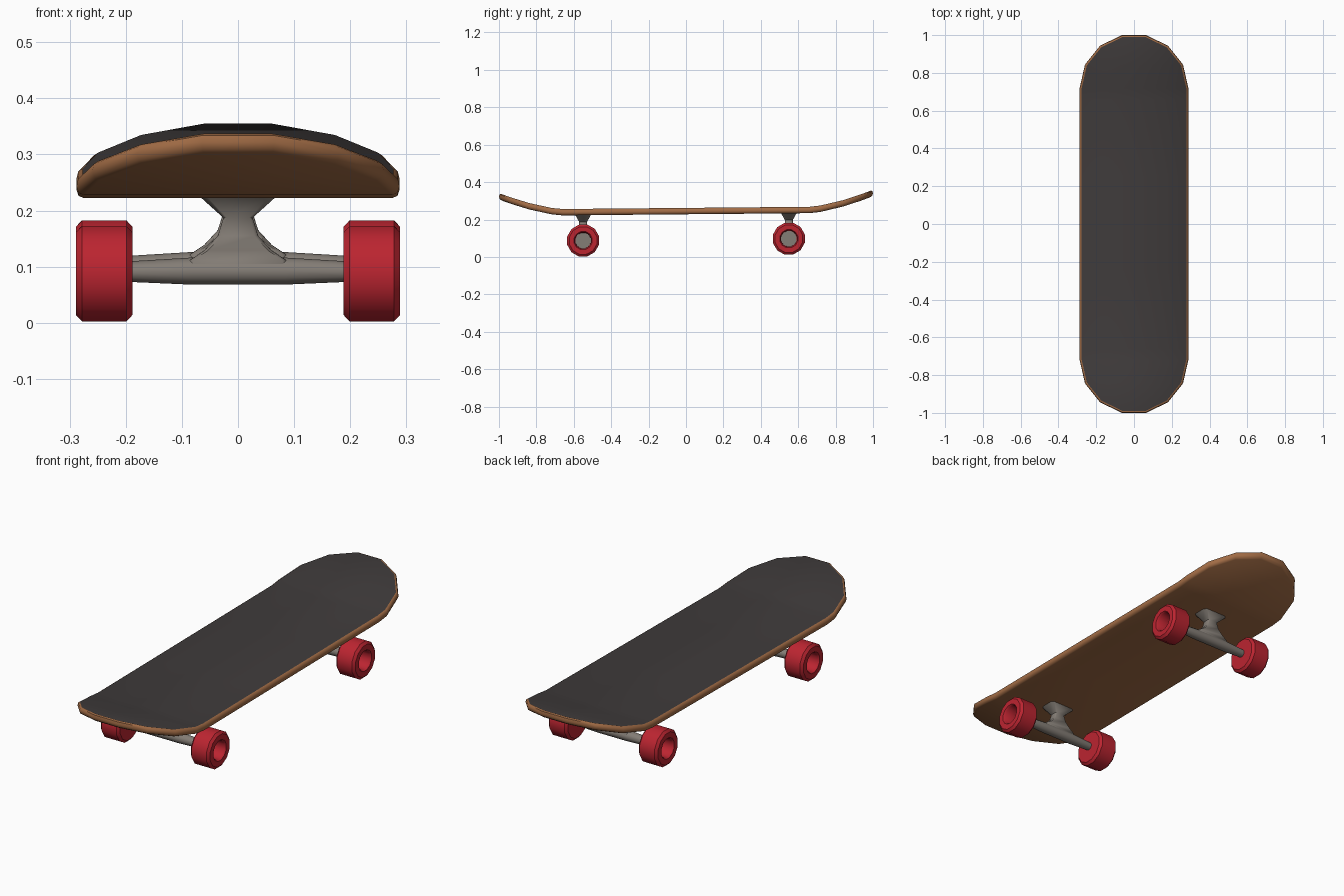
import bpy, bmesh, math

if "Cube" in bpy.data.objects:
    bpy.data.objects.remove(bpy.data.objects["Cube"])

TILT = 0.009          # the whole board leans slightly nose-down


def material(name, rgb):
    m = bpy.data.materials.new(name)
    m.diffuse_color = (*rgb, 1)
    m.use_nodes = True
    m.node_tree.nodes["Principled BSDF"].inputs["Base Color"].default_value = m.diffuse_color
    return m


GRIP = material("dark grip", (0.050, 0.044, 0.044))
WOOD = material("brown wood", (0.36, 0.15, 0.06))
RED = material("red wheel", (0.50, 0.018, 0.03))
METAL = material("grey metal", (0.23, 0.205, 0.18))


def finish(name, bm, mats, angle):
    for v in bm.verts:
        v.co.z += TILT * v.co.y
    bmesh.ops.recalc_face_normals(bm, faces=bm.faces)
    me = bpy.data.meshes.new(name)
    bm.to_mesh(me)
    bm.free()
    ob = bpy.data.objects.new(name, me)
    bpy.context.collection.objects.link(ob)
    for m in mats:
        me.materials.append(m)
    bpy.ops.object.select_all(action='DESELECT')
    ob.select_set(True)
    bpy.context.view_layer.objects.active = ob
    bpy.ops.object.shade_smooth_by_angle(angle=math.radians(angle))
    return ob


def loft(bm, rings, caps=True):
    loops = [[bm.verts.new(p) for p in r] for r in rings]
    for a, b in zip(loops, loops[1:]):
        n = len(a)
        for i in range(n):
            bm.faces.new((a[i], a[(i + 1) % n], b[(i + 1) % n], b[i]))
    if caps:
        bm.faces.new(loops[0])
        bm.faces.new(loops[-1])
    return loops


# Deck: rounded outline stacked in layers, with upturned ends
HALF_W, END_Y = 0.288, 0.719
rows = []                                   # (x, y, normal x, normal y)
for k in range(4):
    a = math.radians(180 / 14 * (1 + 2 * k))
    rows.append((HALF_W * math.sin(a), END_Y + HALF_W * math.cos(a),
                 math.sin(a), math.cos(a)))
rows += [(HALF_W, 0.66, 1, 0), (HALF_W, 0.25, 1, 0)]
rows += [(x, -y, nx, -ny) for x, y, nx, ny in reversed(rows)]


def kick(y):
    return 0.088 * max(0, (abs(y) - 0.66) / 0.34) ** 1.5


def deck_ring(inset, z):
    right = [(x - inset * nx, y - inset * ny) for x, y, nx, ny in rows]
    left = [(-x, y) for x, y in reversed(right)]
    return [(x, y, z + kick(y)) for x, y in right + left]


bm = bmesh.new()
layers = [(0.014, 0.228), (0.004, 0.232), (0.0, 0.243),
          (0.003, 0.256), (0.011, 0.262)]
loops = loft(bm, [deck_ring(i, z) for i, z in layers], caps=False)
for loop, mat in ((loops[0], 0), (loops[-1], 1)):
    n = len(loop)
    for j in range(n // 2 - 1):
        f = bm.faces.new((loop[j], loop[j + 1], loop[n - 2 - j], loop[n - 1 - j]))
        f.material_index = mat
finish("deck", bm, [WOOD, GRIP], 50)


# Trucks: tapered axle with a pinched neck flaring out under the deck
def make_truck(name, yc):
    bm = bmesh.new()
    rings = []
    for x, lo, hi, w in ((-0.20, 0.078, 0.114, 0.019), (-0.085, 0.073, 0.121, 0.025),
                         (0.085, 0.073, 0.121, 0.025), (0.20, 0.078, 0.114, 0.019)):
        rings.append([(x, yc + w * math.cos(a), (lo + hi) / 2 + (hi - lo) / 2 * math.sin(a))
                      for a in (math.tau * i / 12 for i in range(12))])
    loft(bm, rings)
    rings = []
    for z, hx, hy in ((0.095, 0.09, 0.020), (0.117, 0.085, 0.021), (0.134, 0.060, 0.022),
                      (0.160, 0.036, 0.022), (0.192, 0.026, 0.021), (0.230, 0.068, 0.042)):
        c = 0.3 * hy
        pts = [(hx, hy - c), (hx - c, hy), (c - hx, hy), (-hx, hy - c),
               (-hx, c - hy), (c - hx, -hy), (hx - c, -hy), (hx, c - hy)]
        rings.append([(x, yc + y, z) for x, y in pts])
    loft(bm, rings)
    finish(name, bm, [METAL], 50)


# Wheels: turned profile with a deep recess and a metal hub at its bottom
def make_wheel(name, side, yc, zc=0.0925):
    profile = [(0.188, 0.076), (0.199, 0.088), (0.278, 0.088), (0.289, 0.076),
               (0.289, 0.050), (0.281, 0.044), (0.218, 0.043)]
    bm = bmesh.new()
    rings = [[(side * x, yc + r * math.cos(a), zc + r * math.sin(a))
              for a in (math.tau * (i + 0.5) / 12 for i in range(12))] for x, r in profile]
    loops = loft(bm, rings, caps=False)
    bm.faces.new(loops[0])
    bm.faces.new(loops[-1]).material_index = 1
    finish(name, bm, [RED, METAL], 40)


for end, yc in (("front", -0.55), ("back", 0.55)):
    make_truck(end + "_truck", yc)
    for label, side in (("left", -1), ("right", 1)):
        make_wheel(f"{end}_{label}_wheel", side, yc)
